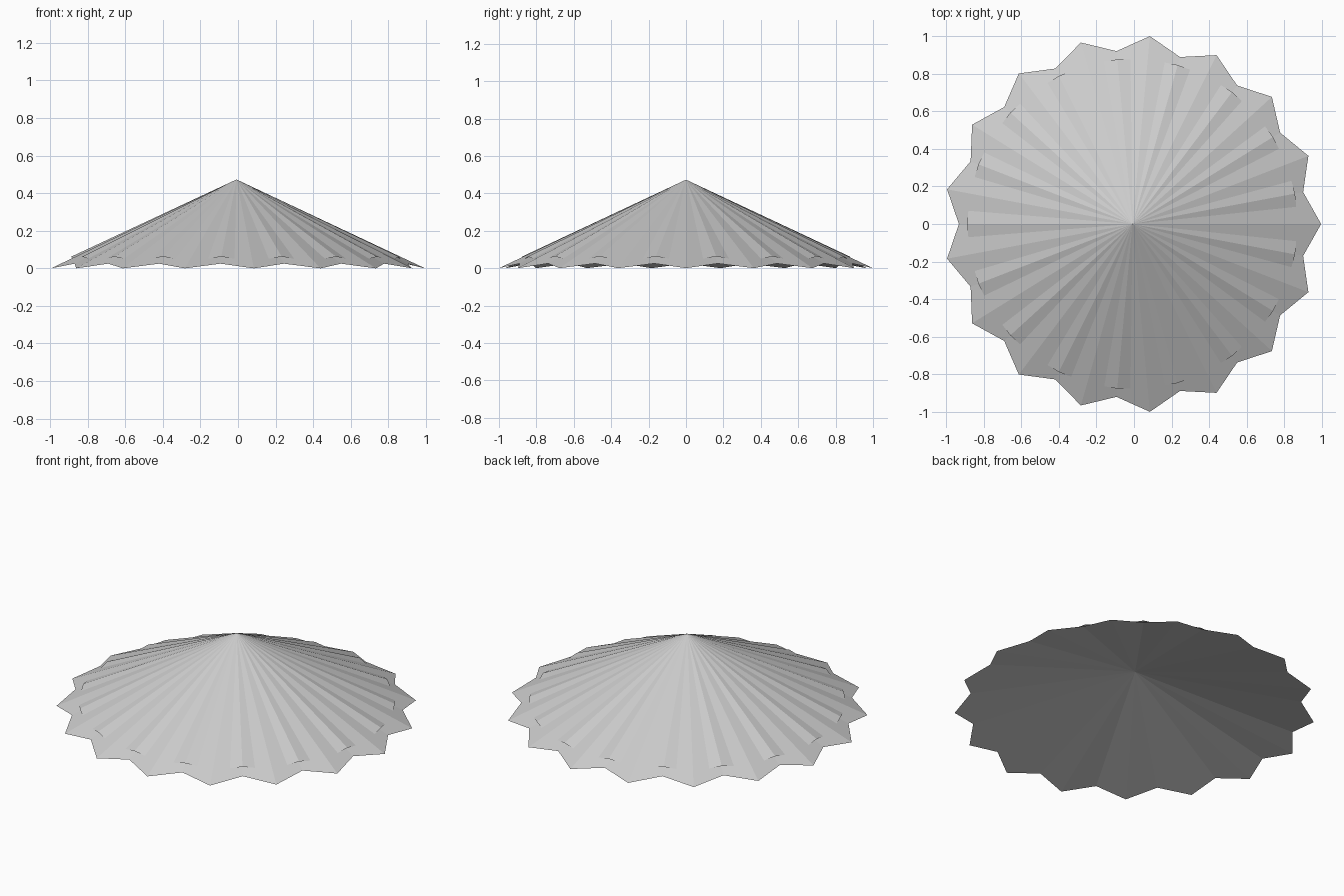
import bpy, bmesh, math

cube = bpy.data.objects.get("Cube")
if cube:
    bpy.data.objects.remove(cube, do_unlink=True)

FOLDS = 17
CENTRE_X = -0.008
APEX_Z = 0.473
STEP = 2 * math.pi / FOLDS

# One plain grey for the whole canopy
grey = bpy.data.materials.new("light_grey")
grey.use_nodes = True
grey.diffuse_color = (0.6, 0.6, 0.6, 1)
grey.node_tree.nodes["Principled BSDF"].inputs["Base Color"].default_value = (0.6, 0.6, 0.6, 1)


def pleated_cone(name, point, notch, apex_heights):
    """Cones over a zigzag rim; point and notch are (radius, height)."""
    bm = bmesh.new()
    rim = []
    for i in range(FOLDS * 2):
        radius, z = notch if i % 2 else point
        angle = i * STEP / 2
        rim.append(bm.verts.new((CENTRE_X + radius * math.cos(angle), radius * math.sin(angle), z)))
    for height in apex_heights:
        apex = bm.verts.new((CENTRE_X, 0, height))
        for a, b in zip(rim, rim[1:] + rim[:1]):
            # The highest cone faces up, the lower one faces down
            bm.faces.new((apex, a, b) if height == APEX_Z else (apex, b, a))
    mesh = bpy.data.meshes.new(name)
    bm.to_mesh(mesh)
    bm.free()
    mesh.materials.append(grey)
    obj = bpy.data.objects.new(name, mesh)
    bpy.context.collection.objects.link(obj)


# Outer canopy with a pointed rim and a shallower hollow underside
pleated_cone("canopy", (1.004, 0.0), (0.924, 0.025), (APEX_Z, 0.24))

# Upper layer pleated the opposite way, its ridges rising from the valleys
pleated_cone("upper_layer", (0.88, 0.038), (0.88, 0.062), (APEX_Z,))
